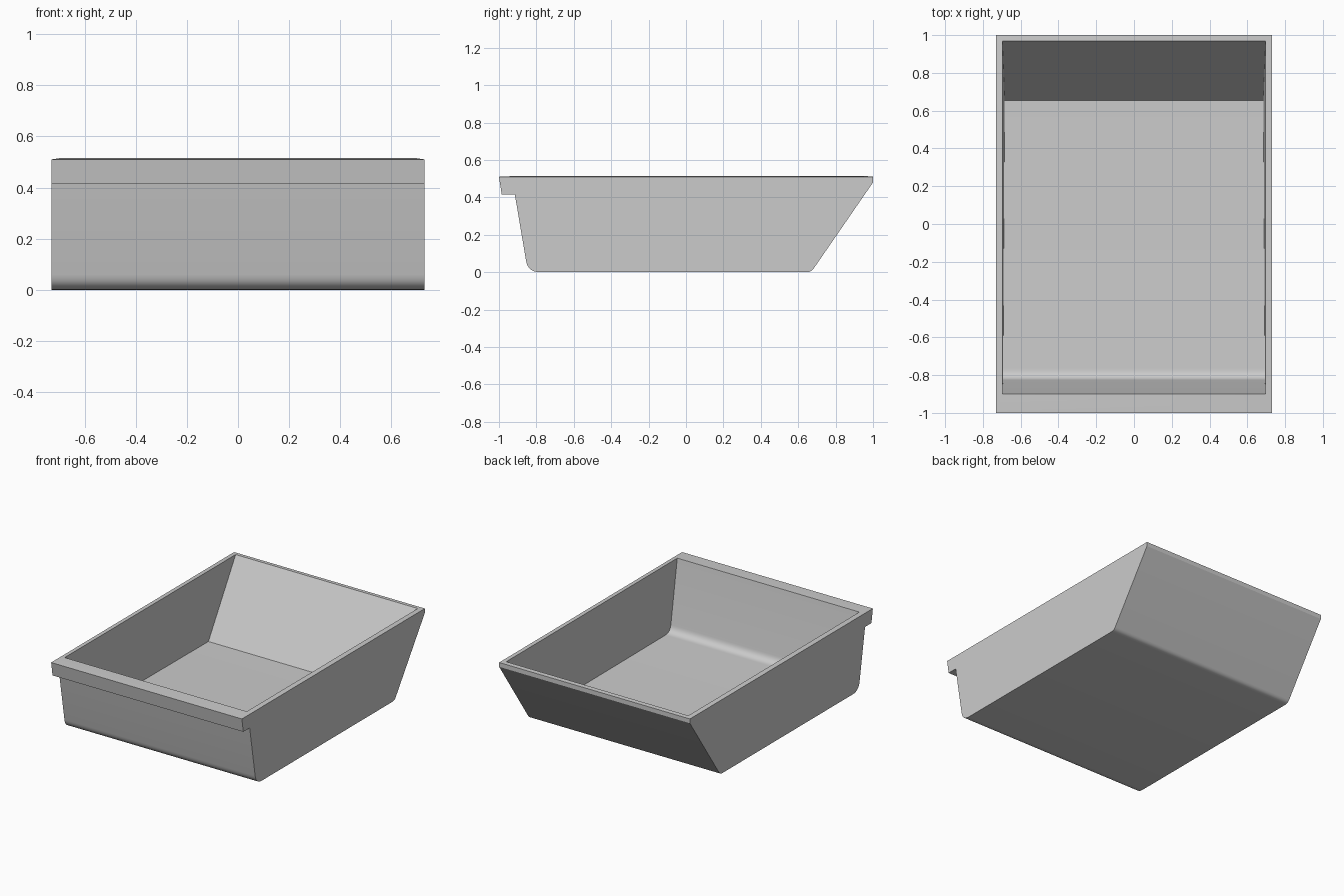
import bpy
import bmesh
import math
from mathutils import Vector

cube = bpy.data.objects.get("Cube")
if cube:
    bpy.data.objects.remove(cube, do_unlink=True)

HALF_WIDTH = 0.73
FLOOR = 0.035


def material(name, colour):
    mat = bpy.data.materials.new(name)
    mat.use_nodes = True
    mat.diffuse_color = colour
    mat.node_tree.nodes["Principled BSDF"].inputs["Base Color"].default_value = colour
    return mat


def rounded(start, corner, end, steps=8):
    """Curved corner of a (y, z) profile."""
    a, b, c = Vector(start), Vector(corner), Vector(end)
    return [tuple(a.lerp(b, i / steps).lerp(b.lerp(c, i / steps), i / steps))
            for i in range(steps + 1)]


def inner_half_width(y, z):
    # Side walls draw in towards the back of the floor
    depth = (0.515 - z) / (0.515 - FLOOR)
    return 0.697 - depth * (0.003 + 0.009 * (y + 0.9) / 1.56)


def add_strip(bm, profile, half_width):
    """Sweep an open profile across the width, then close both ends."""
    sides = [[bm.verts.new((s * half_width(y, z), y, z)) for y, z in profile]
             for s in (-1, 1)]
    left, right = sides
    for i in range(len(profile) - 1):
        bm.faces.new((left[i], left[i + 1], right[i + 1], right[i]))
    for side in sides:
        bm.faces.new(side)
    return left[0], left[-1], right[-1], right[0]


# Outside: front lip, front wall, base and sloping back
outer = [(-1, 0.51), (-0.985, 0.415), (-0.915, 0.415)]
outer += rounded((-0.855, 0.06), (-0.845, 0), (-0.78, 0))
outer += rounded((0.645, 0), (0.67, 0), (0.683, 0.02), 4)
outer += [(1, 0.48), (1, 0.51)]

# Inside: front wall, curved corner, floor and sloping back
inner = [(-0.90, 0.515)]
inner += rounded((-0.826, 0.085), (-0.817, FLOOR), (-0.765, FLOOR))
inner += [(0.655, FLOOR), (0.97, 0.513)]

bm = bmesh.new()
outer_corners = add_strip(bm, outer, lambda y, z: HALF_WIDTH)
inner_corners = add_strip(bm, inner, inner_half_width)

# Flat rim joining the outside to the inside
for i in range(4):
    j = (i + 1) % 4
    bm.faces.new((outer_corners[i], outer_corners[j], inner_corners[j], inner_corners[i]))
bmesh.ops.recalc_face_normals(bm, faces=bm.faces)

mesh = bpy.data.meshes.new("tray")
bm.to_mesh(mesh)
bm.free()
tray = bpy.data.objects.new("tray", mesh)
bpy.context.collection.objects.link(tray)
mesh.materials.append(material("light grey", (0.6, 0.6, 0.6, 1)))

bpy.ops.object.select_all(action="DESELECT")
tray.select_set(True)
bpy.context.view_layer.objects.active = tray
bpy.ops.object.shade_smooth_by_angle(angle=math.radians(30))
